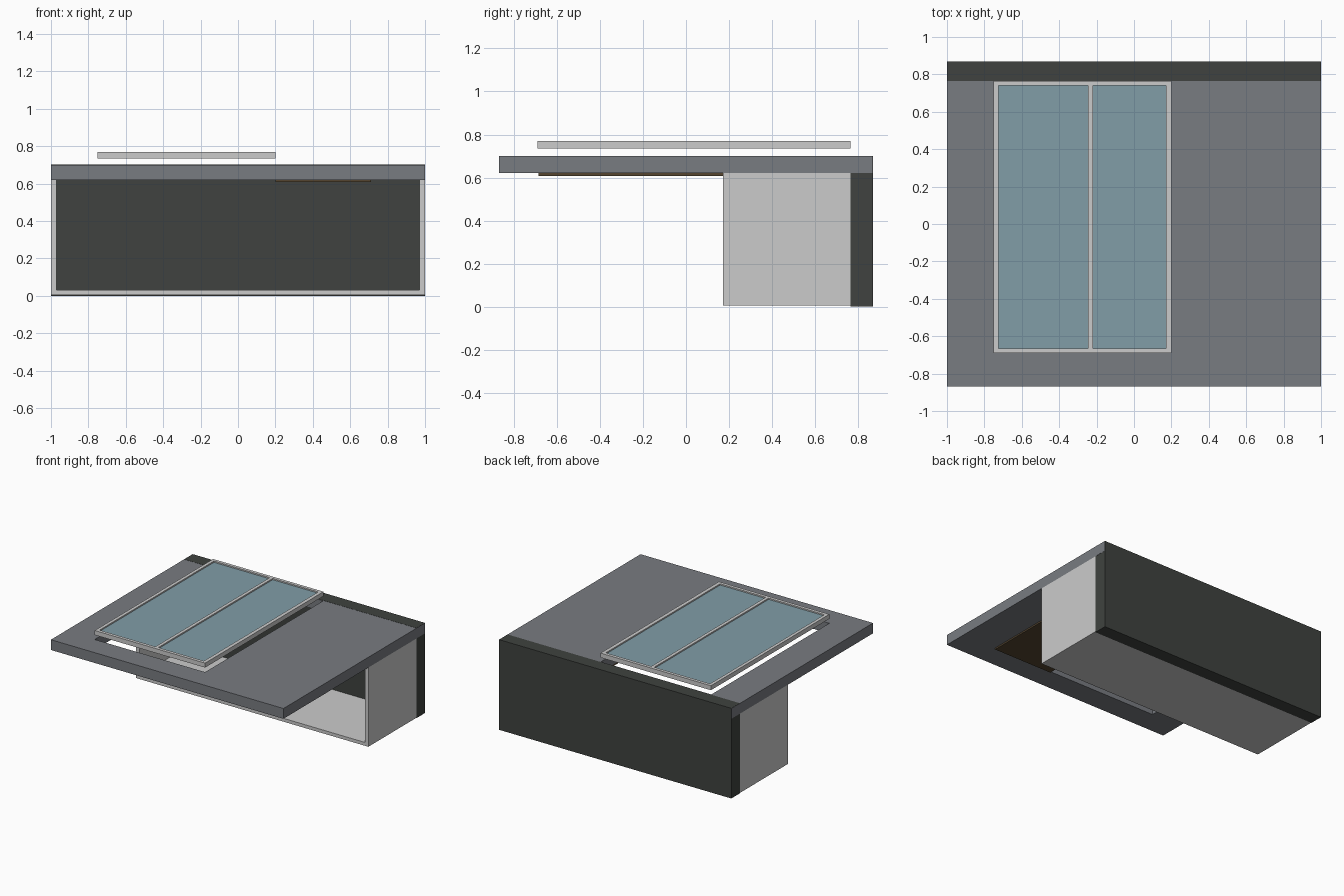
import bpy, bmesh

if "Cube" in bpy.data.objects:
    bpy.data.objects.remove(bpy.data.objects["Cube"])


def material(name, rgb):
    m = bpy.data.materials.new(name)
    m.diffuse_color = (*rgb, 1)
    m.use_nodes = True
    m.node_tree.nodes["Principled BSDF"].inputs["Base Color"].default_value = m.diffuse_color
    return m


def finish(name, bm, mat):
    bmesh.ops.recalc_face_normals(bm, faces=bm.faces)
    me = bpy.data.meshes.new(name)
    bm.to_mesh(me)
    bm.free()
    ob = bpy.data.objects.new(name, me)
    bpy.context.collection.objects.link(ob)
    if mat:
        me.materials.append(mat)
    return ob


def box(name, x0, x1, y0, y1, z0, z1, mat=None):
    bm = bmesh.new()
    bmesh.ops.create_cube(bm, size=1)
    for v in bm.verts:
        v.co = (x1 if v.co.x > 0 else x0, y1 if v.co.y > 0 else y0, z1 if v.co.z > 0 else z0)
    return finish(name, bm, mat)


def pierced_plate(name, xs, ys, z0, z1, holes, mat=None):
    """Extruded grid of cells, leaving out the cells listed in holes."""
    bm = bmesh.new()
    grid = [[bm.verts.new((x, y, z0)) for y in ys] for x in xs]
    for i in range(len(xs) - 1):
        for j in range(len(ys) - 1):
            if (i, j) not in holes:
                bm.faces.new((grid[i][j], grid[i + 1][j], grid[i + 1][j + 1], grid[i][j + 1]))
    top = bmesh.ops.extrude_face_region(bm, geom=bm.faces[:])
    for v in top["geom"]:
        if isinstance(v, bmesh.types.BMVert):
            v.co.z = z1
    return finish(name, bm, mat)


slate = material("slate", (0.19, 0.2, 0.22))
dark = material("dark", (0.05, 0.055, 0.05))
glass = material("glass", (0.22, 0.34, 0.39))
brown = material("brown", (0.09, 0.06, 0.03))

# Roof slab with the skylight opening
pierced_plate("roof_slab", [-1, -0.75, 0.2, 1], [-0.87, -0.69, 0.76, 0.868],
              0.62, 0.70, {(1, 1)}, slate)

# Rear wall
box("rear_wall", -0.999, 0.999, 0.765, 0.87, 0, 0.701, dark)

# Open-fronted lower box: one U-shaped shell
profile = [(-1, 0.62), (-1, 0.004), (1, 0.004), (1, 0.62),
           (0.97, 0.62), (0.97, 0.03), (-0.97, 0.03), (-0.97, 0.62)]
bm = bmesh.new()
front = bm.faces.new([bm.verts.new((x, 0.173, z)) for x, z in profile])
ext = bmesh.ops.extrude_face_region(bm, geom=[front])
for v in ext["geom"]:
    if isinstance(v, bmesh.types.BMVert):
        v.co.y = 0.765
finish("lower_box", bm, None)

# Raised skylight: frame with two openings, and panes
px = [(-0.725, -0.245), (-0.22, 0.172)]
pierced_plate("skylight_frame", [-0.75, *px[0], *px[1], 0.2], [-0.69, -0.665, 0.74, 0.765],
              0.735, 0.77, {(1, 1), (3, 1)})
for side, (x0, x1) in zip(("left", "right"), px):
    box(f"{side}_glass_pane", x0, x1, -0.665, 0.74, 0.745, 0.76, glass)

# Sliding shade under the roof
box("sliding_shade", 0.2, 0.71, -0.685, 0.76, 0.608, 0.62, brown)
